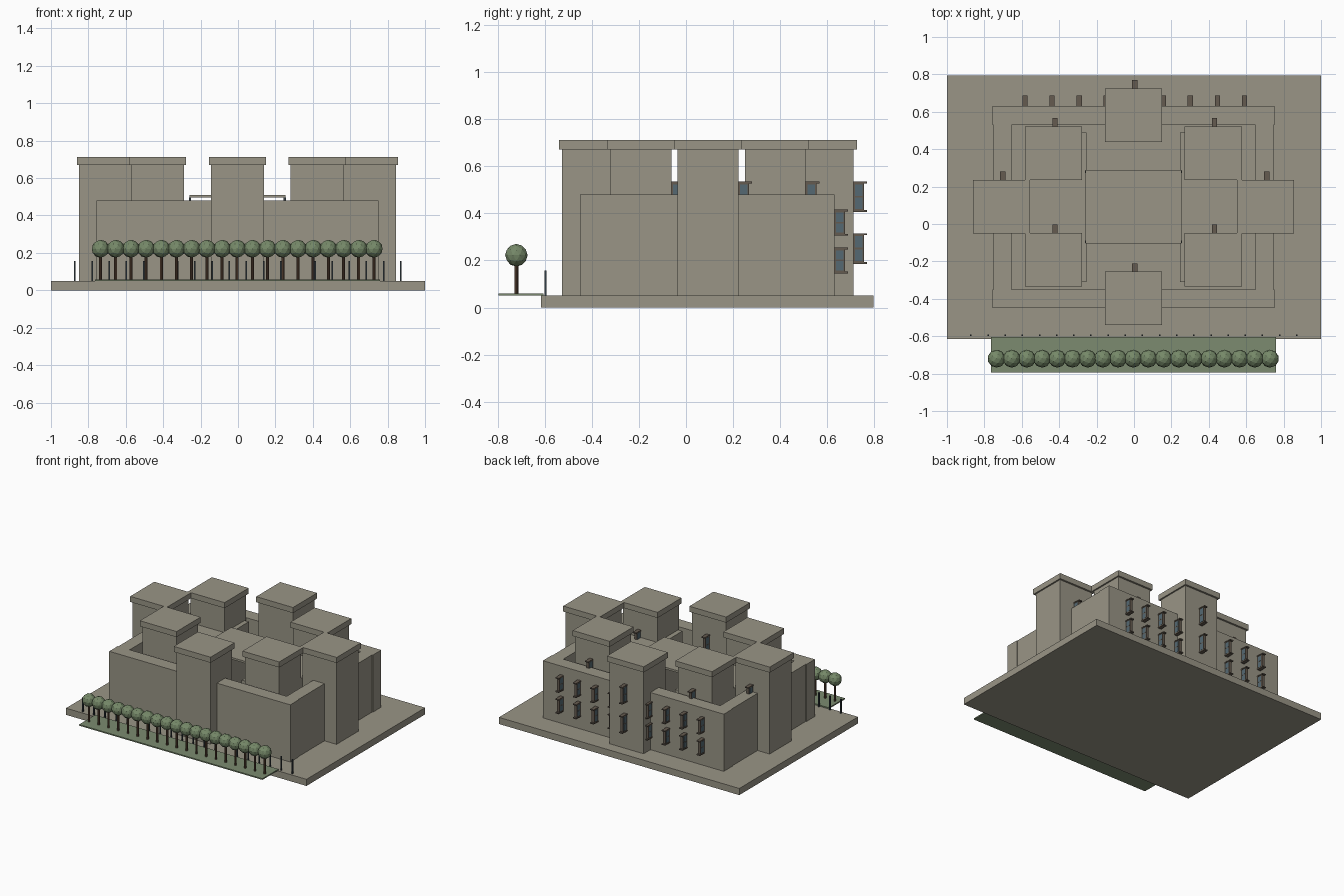
import bpy
import bmesh
from mathutils import Matrix, Vector

if "Cube" in bpy.data.objects:
    bpy.data.objects.remove(bpy.data.objects["Cube"])

CX = -0.003       # centre line of the building
GROUND = 0.05     # top of the plinth
WALL_TOP = 0.48


def material(name, rgb):
    m = bpy.data.materials.new(name)
    m.use_nodes = True
    color = (*rgb, 1.0)
    m.diffuse_color = color
    m.node_tree.nodes["Principled BSDF"].inputs["Base Color"].default_value = color
    return m


stone = material("stone", (0.32, 0.30, 0.24))
grass = material("grass", (0.20, 0.26, 0.16))
leaf = material("leaf", (0.18, 0.25, 0.14))
bark = material("bark", (0.115, 0.065, 0.04))
frame = material("window_frame", (0.13, 0.105, 0.08))
glass = material("window_glass", (0.09, 0.14, 0.17))
iron = material("iron", (0.035, 0.05, 0.06))


def add_box(bm, x0, x1, y0, y1, z0, z1, index=0):
    size = Vector((x1 - x0, y1 - y0, z1 - z0))
    mid = Vector((x0 + x1, y0 + y1, z0 + z1)) / 2
    mat = Matrix.Translation(mid) @ Matrix.Diagonal((*size, 1))
    verts = bmesh.ops.create_cube(bm, size=1, matrix=mat)["verts"]
    for face in {f for v in verts for f in v.link_faces}:
        face.material_index = index


def finish(bm, name, *mats):
    mesh = bpy.data.meshes.new(name)
    bm.to_mesh(mesh)
    bm.free()
    for m in mats:
        mesh.materials.append(m)
    obj = bpy.data.objects.new(name, mesh)
    bpy.context.collection.objects.link(obj)
    return obj


def box(name, mat, *bounds):
    bm = bmesh.new()
    add_box(bm, *bounds)
    return finish(bm, name, mat)


# Ground
box("plinth", stone, -1, 1, -0.615, 0.795, 0, GROUND)
box("lawn", grass, -0.765, 0.76, -0.795, -0.605, GROUND, 0.059)

# Outer ring of walls
for name, y in (("front_wall", -0.45), ("back_wall", 0.53)):
    box(name, stone, CX - 0.753, CX + 0.753, y, y + 0.1, GROUND, WALL_TOP)
for name, side in (("right_wall", -1), ("left_wall", 1)):
    xs = sorted((CX + side * 0.653, CX + side * 0.748))
    box(name, stone, *xs, -0.35, 0.53, GROUND, WALL_TOP)

# Inner blocks that link the courtyard towers
for name, side in (("right_inner_block", -1), ("left_inner_block", 1)):
    xs = sorted((CX + side * 0.25, CX + side * 0.565))
    box(name, stone, *xs, -0.31, 0.49, GROUND, WALL_TOP - 0.002)

# Courtyard canopy
box("canopy_roof", stone, CX - 0.257, CX + 0.257, -0.105, 0.29, 0.495, 0.51)
bm = bmesh.new()
for x in (CX - 0.253, CX + 0.253):
    for y in (-0.095, 0.28):
        add_box(bm, x - 0.006, x + 0.006, y - 0.006, y + 0.006, GROUND, 0.496)
finish(bm, "canopy_posts", iron)


# Towers with overhanging caps
def tower(name, x, y):
    bm = bmesh.new()
    add_box(bm, x - 0.142, x + 0.142, y - 0.129, y + 0.129, GROUND, 0.67)
    add_box(bm, x - 0.153, x + 0.153, y - 0.143, y + 0.143, 0.67, 0.712)
    finish(bm, name, stone)


# Windows stand edge-on to the wall, with glass on both broad sides
def window(bm, x, y, z, height):
    depth, half = 0.045, 0.011
    add_box(bm, x - half, x + half, y - 0.005, y + depth, z, z + height)
    for z0 in (z, z + height - 0.008):
        add_box(bm, x - half - 0.003, x + half + 0.003, y - 0.005, y + depth + 0.013, z0, z0 + 0.008)
    pane = height / 2 - 0.016
    for z0 in (z + 0.013, z + height / 2 + 0.004):
        add_box(bm, x - half - 0.001, x + half + 0.001, y + 0.007, y + depth - 0.006, z0, z0 + pane, 1)


towers = {
    "front_tower": (0, -0.397, True),
    "back_tower": (0, 0.582, True),
    "right_tower": (-0.706, 0.093, False),
    "left_tower": (0.706, 0.093, False),
    "front_right_tower": (-0.427, -0.191, False),
    "front_left_tower": (0.427, -0.191, False),
    "back_right_tower": (-0.427, 0.379, True),
    "back_left_tower": (0.427, 0.379, True),
}
bm = bmesh.new()
for name, (x, y, two_rows) in towers.items():
    tower(name, CX + x, y)
    window(bm, CX + x + 0.007, y + 0.129, 0.405, 0.13)
    if two_rows:
        window(bm, CX + x + 0.007, y + 0.129, 0.185, 0.13)
finish(bm, "tower_windows", frame, glass)

bm = bmesh.new()
for side in (-1, 1):
    for i in range(4):
        for z in (0.145, 0.305):
            window(bm, 0.004 + side * (0.152 + 0.145 * i), 0.63, z, 0.11)
finish(bm, "wall_windows", frame, glass)

# Row of posts along the front edge
bm = bmesh.new()
for i in range(20):
    x = -0.872 + 0.0917 * i
    add_box(bm, x - 0.004, x + 0.004, -0.6, -0.592, GROUND, 0.158)
finish(bm, "fence_posts", iron)

# Row of trees on the lawn
trunks, crowns = bmesh.new(), bmesh.new()
for i in range(19):
    x = -0.735 + 0.0812 * i
    bmesh.ops.create_cone(trunks, cap_ends=True, segments=8, radius1=0.008, radius2=0.008,
                          depth=0.14, matrix=Matrix.Translation((x, -0.72, 0.125)))
    bmesh.ops.create_icosphere(crowns, subdivisions=2, radius=0.048,
                               matrix=Matrix.Translation((x, -0.72, 0.222)))
finish(trunks, "tree_trunks", bark)
finish(crowns, "tree_crowns", leaf)
